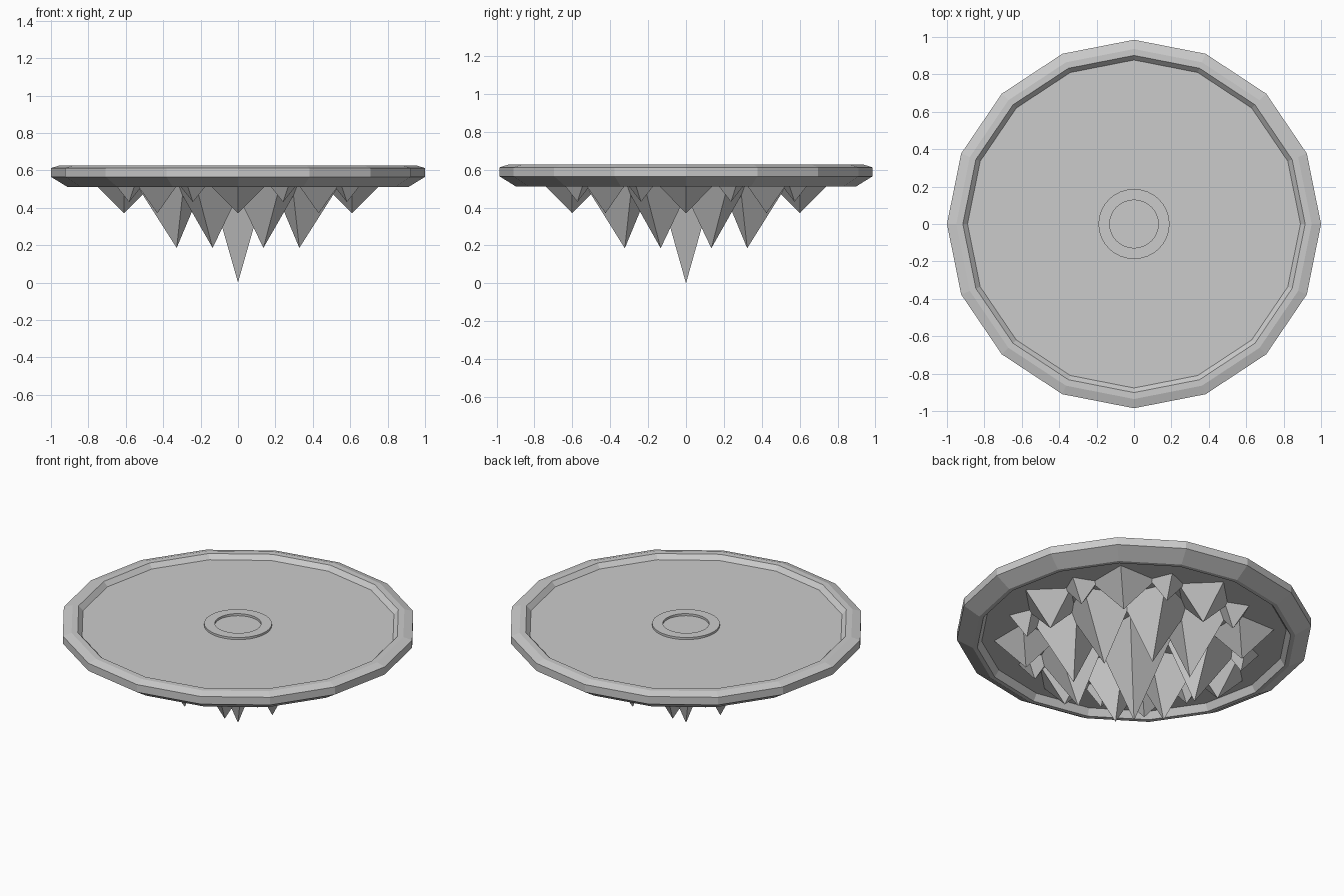
import bpy, bmesh
from math import sin, cos, pi, radians

if "Cube" in bpy.data.objects:
    bpy.data.objects.remove(bpy.data.objects["Cube"])

SQUASH = 0.985  # the whole piece is slightly narrower in y


def finish(name, bm):
    bmesh.ops.recalc_face_normals(bm, faces=bm.faces)
    me = bpy.data.meshes.new(name)
    bm.to_mesh(me)
    bm.free()
    ob = bpy.data.objects.new(name, me)
    bpy.context.collection.objects.link(ob)
    return ob


def lathe(name, profile, sides, closed=False):
    """Revolve (radius, z) points; open profiles get flat end caps."""
    bm = bmesh.new()
    rings = [[bm.verts.new((r * cos(2 * pi * i / sides),
                            r * sin(2 * pi * i / sides) * SQUASH, z))
              for i in range(sides)] for r, z in profile]
    pairs = list(zip(rings, rings[1:]))
    if closed:
        pairs.append((rings[-1], rings[0]))
    else:
        bm.faces.new(rings[0])
        bm.faces.new(rings[-1])
    for a, b in pairs:
        for i in range(sides):
            j = (i + 1) % sides
            bm.faces.new((a[i], a[j], b[j], b[i]))
    return finish(name, bm)


def spikes(name, count, offset, tip_r, base_r, size, tip_z, turn=0, top=0.57):
    """Ring of four-sided spikes pointing down."""
    bm = bmesh.new()
    for k in range(count):
        a = radians(offset) + 2 * pi * k / count
        tip = bm.verts.new((tip_r * cos(a), tip_r * sin(a) * SQUASH, tip_z))
        base = []
        for c in range(4):
            b = a + radians(turn) + c * pi / 2
            base.append(bm.verts.new((base_r * cos(a) + size * cos(b),
                                      (base_r * sin(a) + size * sin(b)) * SQUASH, top)))
        bm.faces.new(base)
        for c in range(4):
            bm.faces.new((base[c], base[(c + 1) % 4], tip))
    return finish(name, bm)


# Platform with raised rim above and lip below
lathe("platform", [(0.86, 0.55), (0.885, 0.51), (0.91, 0.51), (1, 0.565), (1, 0.612),
                   (0.95, 0.627), (0.915, 0.627), (0.89, 0.60)], 16)

# Small ring in the middle of the floor
lathe("centre_ring", [(0.13, 0.595), (0.19, 0.595), (0.19, 0.613), (0.13, 0.613)], 32, True)

# Hanging rock spikes
spikes("centre_spike", 1, 0, 0, 0, 0.23, 0.0, turn=45)
spikes("inner_spikes", 8, 22.5, 0.355, 0.40, 0.22, 0.185)
spikes("outer_spikes", 8, 0, 0.61, 0.61, 0.20, 0.37)
spikes("short_spikes", 8, 22.5, 0.63, 0.63, 0.12, 0.43)
